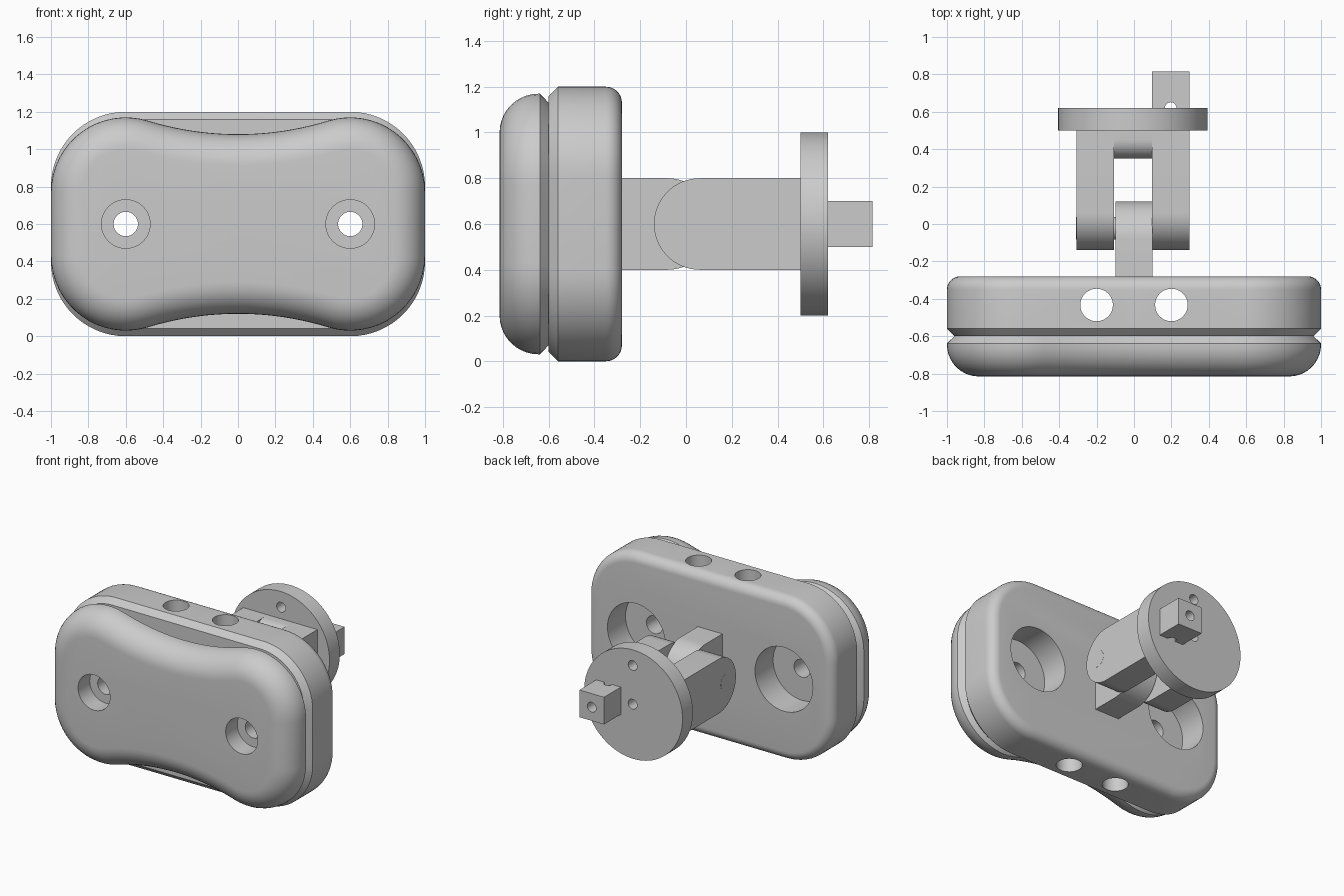
import bpy, bmesh
from math import sin, cos, pi, atan2, radians
from mathutils import Vector, Matrix

cube = bpy.data.objects.get("Cube")
if cube:
    bpy.data.objects.remove(cube, do_unlink=True)

GREY = (0.6, 0.6, 0.6, 1)
grey = bpy.data.materials.new("plain grey")
grey.use_nodes = True
grey.diffuse_color = GREY
grey.node_tree.nodes["Principled BSDF"].inputs["Base Color"].default_value = GREY

MID = 0.6        # height of the main axis
SHIFT = -0.006   # sideways offset of fork and disc


def loft(name, rings):
    """Skin a list of equal-sized point rings and cap both ends."""
    bm = bmesh.new()
    loops = [[bm.verts.new(p) for p in ring] for ring in rings]
    n = len(loops[0])
    for a, b in zip(loops, loops[1:]):
        for i in range(n):
            j = (i + 1) % n
            bm.faces.new((a[i], a[j], b[j], b[i]))
    bm.faces.new(loops[0])
    bm.faces.new(loops[-1])
    bmesh.ops.recalc_face_normals(bm, faces=bm.faces)
    mesh = bpy.data.meshes.new(name)
    bm.to_mesh(mesh)
    bm.free()
    mesh.materials.append(grey)
    obj = bpy.data.objects.new(name, mesh)
    bpy.context.collection.objects.link(obj)
    return obj


def cylinder(name, axis, start, end, radius, sides=48):
    """Cylinder along axis 0, 1 or 2 between two points."""
    u, v = Vector((0, 0, 0)), Vector((0, 0, 0))
    u[(axis + 1) % 3] = radius
    v[(axis + 2) % 3] = radius
    turns = [2 * pi * i / sides for i in range(sides)]
    return loft(name, [[Vector(c) + u * cos(t) + v * sin(t) for t in turns]
                       for c in (start, end)])


def prism_x(name, profile, x0, x1):
    """Extrude a (y, z) profile along x."""
    return loft(name, [[(x, y, z) for y, z in profile] for x in (x0, x1)])


def arc(cx, cz, r, a0, a1, n):
    return [(cx + r * cos(a0 + (a1 - a0) * i / n),
             cz + r * sin(a0 + (a1 - a0) * i / n)) for i in range(n + 1)]


def cut(obj, cutters):
    """Subtract the cutters, bake the result and discard them."""
    for c in cutters:
        c.hide_render = True
        mod = obj.modifiers.new("hole", 'BOOLEAN')
        mod.object, mod.operation, mod.solver = c, 'DIFFERENCE', 'EXACT'
    bpy.context.view_layer.update()
    graph = bpy.context.evaluated_depsgraph_get()
    baked = bpy.data.meshes.new_from_object(obj.evaluated_get(graph))
    obj.modifiers.clear()
    obj.data = baked
    for c in cutters:
        bpy.data.objects.remove(c, do_unlink=True)


def plate_ring(y, inset, half_height, waist):
    """Rounded outline at depth y; waist is the dip of the long sides."""
    r, cx = 0.4, 0.6
    cz = half_height - r
    top = half_height - waist
    lean = 0
    if waist:
        big = (cx * cx + (top - cz) ** 2 - r * r) / (2 * (r - top + cz))
        lean = atan2(cx, top + big - cz)
    quarter = arc(cx, cz, r - inset, 0, pi / 2 + lean, 16)
    if waist:
        quarter += arc(0, top + big, big + inset, -pi / 2 + lean, -pi / 2, 10)[1:-1]
        quarter.append((0, top - inset))
    else:
        quarter.append((0, top - inset))
    left = [(-x, z) for x, z in quarter[-2::-1]]
    half = quarter + left
    full = half + [(-x, -z) for x, z in half]
    return [(x, y, MID + z) for x, z in full]


# Front pad: rounded front rim, chamfered back rim, pinched waist
ROUND, FRONT = 0.17, -0.815
steps = [(FRONT + ROUND * (1 - sin(a)), ROUND * (1 - cos(a)))
         for a in [pi / 2 * (1 - i / 10) for i in range(11)]]
steps += [(-0.638, 0), (-0.6, 0.04)]
front_pad = loft("front_pad", [plate_ring(y, d, 0.57, 0.09) for y, d in steps])

# Back plate: chamfered front rim, rounded back rim
ROUND, BACK = 0.07, -0.28
steps = [(-0.6, 0.04), (-0.56, 0)]
steps += [(BACK - ROUND * (1 - sin(a)), ROUND * (1 - cos(a)))
          for a in [pi / 2 * i / 8 for i in range(9)]]
back_plate = loft("back_plate", [plate_ring(y, d, 0.6, 0) for y, d in steps])

# Screw holes with counterbores, and vertical holes through the back plate
pad_cuts, plate_cuts = [], []
for side in (-1, 1):
    x = 0.6 * side
    pad_cuts += [cylinder("cut", 1, (x, -0.9, MID), (x, -0.68, MID), 0.13),
                 cylinder("cut", 1, (x, -0.75, MID), (x, -0.5, MID), 0.065)]
    plate_cuts += [cylinder("cut", 1, (x, -0.49, MID), (x, -0.2, MID), 0.235),
                   cylinder("cut", 1, (x, -0.7, MID), (x, -0.4, MID), 0.065),
                   cylinder("cut", 2, (0.2 * side, -0.433, -0.1),
                            (0.2 * side, -0.433, 1.3), 0.087)]
cut(front_pad, pad_cuts)
cut(back_plate, plate_cuts)

# Centre lug with a rounded end
profile = [(-0.3, MID - 0.2)] + arc(-0.08, MID, 0.2, -pi / 2, pi / 2, 32) + [(-0.3, MID + 0.2)]
lug = prism_x("centre_lug", profile, -0.1, 0.1)

# Fork arms, joining web and hinge pin
profile = [(0.5, MID + 0.2)] + arc(0.06, MID, 0.2, pi / 2, 3 * pi / 2, 32) + [(0.5, MID - 0.2)]
arms = [prism_x(name, profile, SHIFT + side * 0.101, SHIFT + side * 0.302)
        for name, side in (("right_fork_arm", -1), ("left_fork_arm", 1))]
profile = ([(0.5, MID + 0.2)] + arc(0.45, MID + 0.1, 0.1, pi / 2, pi, 10)
           + arc(0.45, MID - 0.1, 0.1, pi, 3 * pi / 2, 10) + [(0.5, MID - 0.2)])
web = prism_x("fork_web", profile, SHIFT - 0.101, SHIFT + 0.101)
pin = cylinder("hinge_pin", 0, (SHIFT - 0.303, -0.023, MID),
               (SHIFT + 0.303, -0.023, MID), 0.06)

# Disc with two small holes
disc = cylinder("disc", 1, (SHIFT, 0.5, MID), (SHIFT, 0.62, MID), 0.4, 96)
cut(disc, [cylinder("cut", 1, (0, 0.4, z), (0, 0.7, z), 0.036, 32)
           for z in (MID, MID + 0.285)])

# Square peg with an end hole and a cross hole at its root
PEG = 0.196
profile = [(0.62, MID - 0.1), (0.815, MID - 0.1), (0.815, MID + 0.1), (0.62, MID + 0.1)]
peg = prism_x("square_peg", profile, PEG - 0.1, PEG + 0.1)
cut(peg, [cylinder("cut", 1, (PEG, 0.6, MID), (PEG, 0.9, MID), 0.036, 32),
          cylinder("cut", 2, (PEG, 0.62, 0.3), (PEG, 0.62, 0.9), 0.031, 32)])

# Smooth the curved faces, keep real edges sharp
bpy.ops.object.select_all(action='DESELECT')
for obj in [front_pad, back_plate, lug, web, pin, disc, peg] + arms:
    obj.select_set(True)
    bpy.context.view_layer.objects.active = obj
bpy.ops.object.shade_smooth_by_angle(angle=radians(30))
